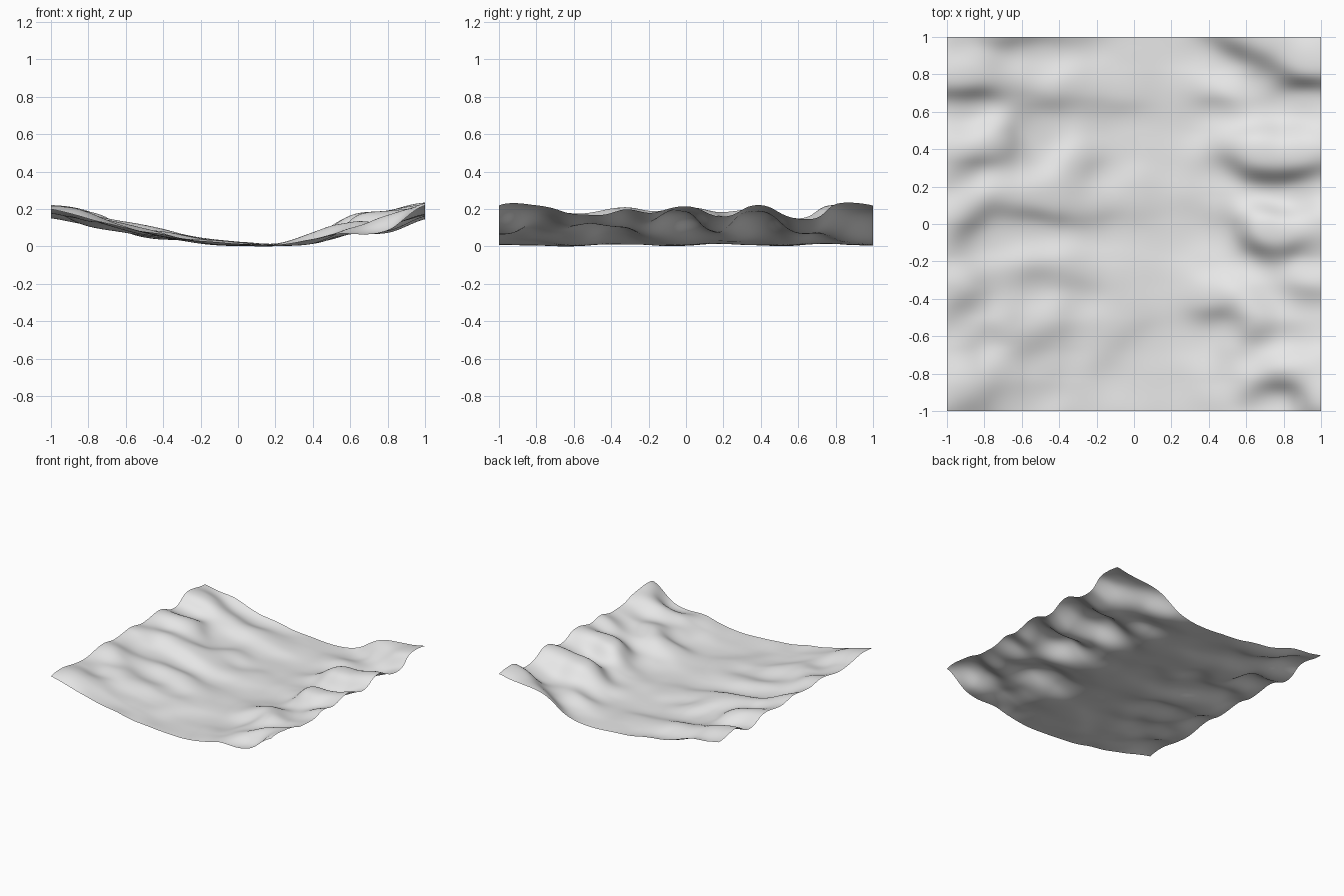
import bpy
import bmesh
import math
from mathutils import Vector, noise

cube = bpy.data.objects.get("Cube")
if cube:
    bpy.data.objects.remove(cube, do_unlink=True)

# Valley cross-section: x, lowest ground, highest ground
SECTION = [(-1, .14, .235), (-.8, .1, .21), (-.6, .065, .15), (-.4, .03, .105),
           (-.2, .006, .06), (0, 0, .037), (.2, 0, .025), (.4, 0, .09),
           (.6, .035, .18), (.8, .065, .205), (1, .14, .245)]

# Rising folds across the slopes: x, y, half length, strength, turn
FOLDS = [(-.9, .71, .2, 1.5, .1), (-.4, .63, .25, 1, 0), (-.88, .33, .15, 1.1, .3),
         (-.62, .45, .12, .8, 1.4), (-.5, .04, .25, 1.4, -.1),
         (-.87, -.03, .15, 1.1, .7), (-.4, -.3, .2, 1.3, -.2),
         (-.92, -.4, .12, 1, .3), (-.85, -.6, .12, .8, .4),
         (-.42, -.6, .2, 1, .2), (-.75, -.89, .25, 1, .3),
         (-.55, 1, .25, 1.2, 0), (-.8, -1.07, .3, 1, 0),
         (-.2, .33, .12, .9, .8), (.05, .06, .2, .9, 0), (-.05, -.65, .15, 1, .6),
         (0, .63, .2, .8, 0), (.5, .66, .2, .8, 0), (.95, .74, .2, 1.5, 0),
         (.6, .93, .25, 1.6, -.3), (.55, .33, .15, .9, -.4), (.8, .26, .2, 1.5, .1),
         (.58, -.03, .15, 1.1, -.8), (.85, -.12, .2, 1.2, .1),
         (.88, -.36, .18, 1, -.2), (.4, -.48, .18, 1.2, 0), (.7, -.61, .2, .9, .2),
         (.8, -.87, .2, 1.2, 0), (1.04, -1.07, .12, 2, 0)]


def curve_at(x, column):
    """Smooth (Catmull-Rom) reading of one section column."""
    step = (x + 1) * 5
    i = min(int(step), len(SECTION) - 2)
    t = step - i
    last = len(SECTION) - 1
    a, b, c, d = (SECTION[max(0, min(last, i + k))][column] for k in (-1, 0, 1, 2))
    return b + t / 2 * (c - a + t * (2 * a - 5 * b + 4 * c - d
                                     + t * (3 * (b - c) + d - a)))


def fold_height(x, y):
    """Each fold is a trough in front of a crest."""
    total = 0
    for fx, fy, length, strength, turn in FOLDS:
        dx, dy = x - fx, y - fy
        across = (dy * math.cos(turn) - dx * math.sin(turn)) / .115
        along = (dx * math.cos(turn) + dy * math.sin(turn)) / length
        total += strength * 1.25 * across * math.exp(-(across ** 2 + along ** 2) / 2)
    roughness = noise.noise(Vector((x * 5, y * 6, 0)))
    return math.tanh(total + .3 * roughness)


def ground_height(x, y):
    low, high = curve_at(x, 1), curve_at(x, 2)
    return max(0, (low + high) / 2 + (high - low) / 2 * fold_height(x, y))


# Terrain sheet
bm = bmesh.new()
bmesh.ops.create_grid(bm, x_segments=128, y_segments=128, size=1)
for vert in bm.verts:
    vert.co.z = ground_height(vert.co.x, vert.co.y)
lowest = min(vert.co.z for vert in bm.verts)
for vert in bm.verts:
    vert.co.z -= lowest
for face in bm.faces:
    face.smooth = True
mesh = bpy.data.meshes.new("valley_terrain")
bm.to_mesh(mesh)
bm.free()
terrain = bpy.data.objects.new("valley_terrain", mesh)
bpy.context.collection.objects.link(terrain)

# Plain ground colour
ground = bpy.data.materials.new("light_grey_ground")
ground.use_nodes = True
colour = (.8, .8, .8, 1)
ground.diffuse_color = colour
ground.node_tree.nodes["Principled BSDF"].inputs["Base Color"].default_value = colour
mesh.materials.append(ground)
